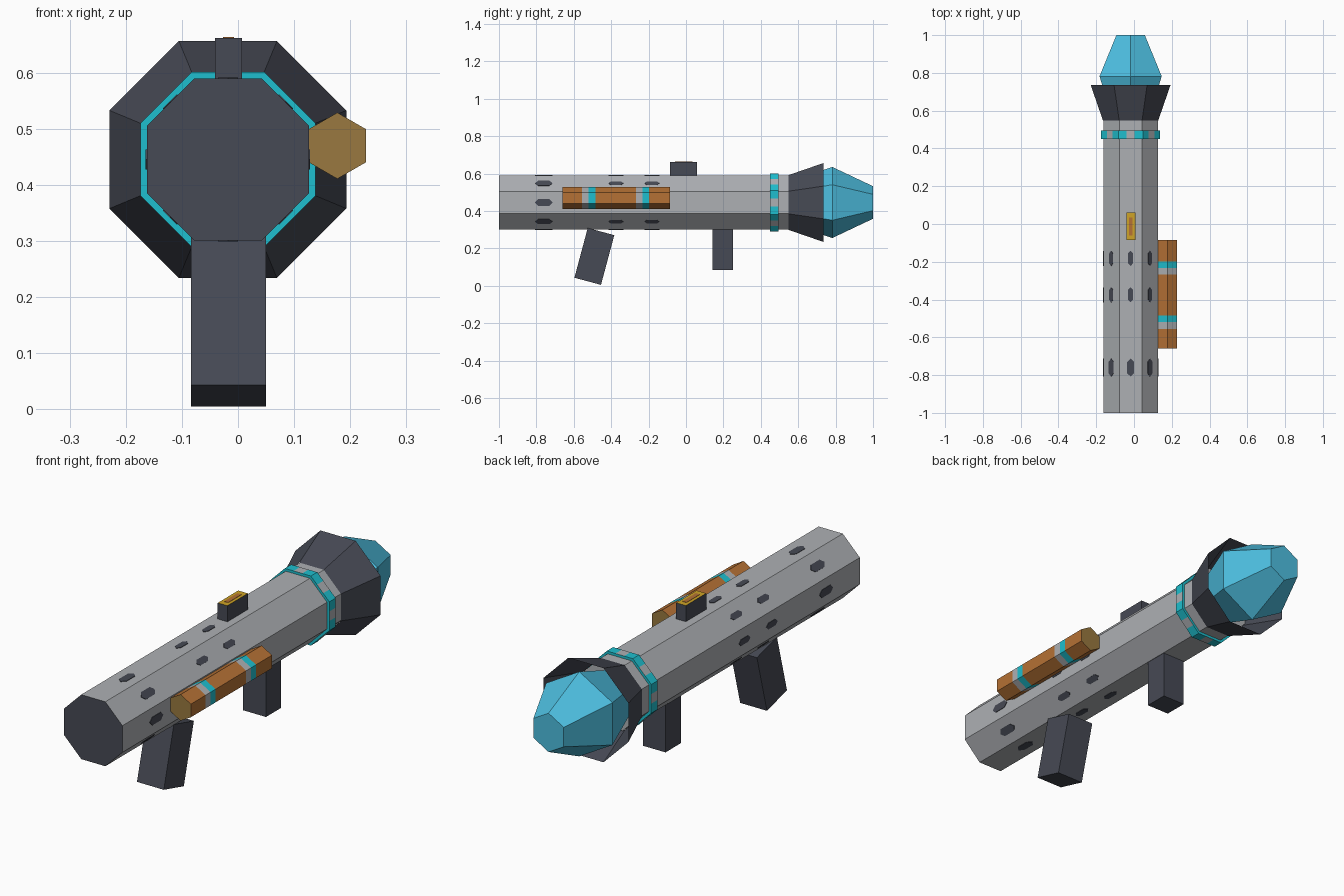
import bpy, bmesh, math
from mathutils import Matrix, Vector

if "Cube" in bpy.data.objects:
    bpy.data.objects.remove(bpy.data.objects["Cube"])

CX, CZ = -0.018, 0.4455          # tube axis
C8 = math.cos(math.pi / 8)       # apothem / radius of an octagon


def mat(name, *rgb):
    m = bpy.data.materials.new(name)
    m.diffuse_color = (*rgb, 1)
    m.use_nodes = True
    m.node_tree.nodes["Principled BSDF"].inputs["Base Color"].default_value = m.diffuse_color
    return m


GREY = mat("tube grey", 0.42, 0.435, 0.455)
DARK = mat("dark slate", 0.062, 0.068, 0.09)
CYAN = mat("cyan", 0.013, 0.52, 0.62)
BLUE = mat("warhead blue", 0.075, 0.52, 0.75)
ORANGE = mat("burnt orange", 0.46, 0.165, 0.035)
TAN = mat("tan", 0.32, 0.19, 0.05)
GOLD = mat("gold", 0.62, 0.37, 0.02)


def finish(name, bm, mats, rule=None):
    bmesh.ops.recalc_face_normals(bm, faces=bm.faces)
    if rule:
        for f in bm.faces:
            f.material_index = rule(f)
    me = bpy.data.meshes.new(name)
    bm.to_mesh(me)
    bm.free()
    for m in mats:
        me.materials.append(m)
    ob = bpy.data.objects.new(name, me)
    bpy.context.collection.objects.link(ob)
    return ob


def ring_points(n, r, turn, split=1):
    """Regular polygon in xz, each side optionally cut into equal pieces."""
    c = [Vector((r * math.cos(turn + 2 * math.pi * i / n),
                 r * math.sin(turn + 2 * math.pi * i / n))) for i in range(n)]
    return [c[i].lerp(c[(i + 1) % n], k / split) for i in range(n) for k in range(split)]


def loft(name, n, turn, rings, mats, rule=None, caps=(True, True), centre=(CX, CZ), split=1):
    """Skin polygon rings given as (y, circumradius)."""
    bm = bmesh.new()
    rows = [[bm.verts.new((centre[0] + p.x, y, centre[1] + p.y))
             for p in ring_points(n, r, turn, split)] for y, r in rings]
    m = n * split
    for a, b in zip(rows, rows[1:]):
        for i in range(m):
            j = (i + 1) % m
            bm.faces.new((a[i], a[j], b[j], b[i]))
    if caps[0]:
        bm.faces.new(rows[0])
    if caps[1]:
        bm.faces.new(rows[-1])
    return finish(name, bm, mats, rule)


def box(name, centre, size, mats, rule=None, tilt=0):
    bm = bmesh.new()
    M = Matrix.Translation(centre) @ Matrix.Rotation(tilt, 4, 'X') @ Matrix.Diagonal((*size, 1))
    bmesh.ops.create_cube(bm, size=1, matrix=M)
    return finish(name, bm, mats, rule)


OCT, HEX = math.pi / 8, math.pi / 6

# Main tube with dark rear cap
R = 0.1445 / C8
loft("tube", 8, OCT, [(-1, R), (0.56, R)], [GREY, DARK],
     lambda f: 1 if f.normal.y < -0.9 else 0)

# Open flared muzzle
loft("muzzle_flare", 8, OCT, [(0.547, 0.146 / C8), (0.735, 0.211 / C8)], [DARK],
     caps=(False, False))

# Hexagonal warhead
loft("warhead", 6, HEX, [(0.565, 0.115), (0.782, 0.19), (1.0, 0.087)], [BLUE])

# Raised muzzle band, the middle third of every side grey
def band_rule(f):
    c = f.calc_center_median()
    if abs(f.normal.y) > 0.5:
        return 0
    a = math.atan2(c.z - CZ, c.x - CX) / (math.pi / 4)
    return 1 if abs(a - round(a)) < 0.1 else 0

loft("muzzle_band", 8, OCT, [(0.45, 0.156 / C8), (0.495, 0.156 / C8)], [CYAN, GREY],
     band_rule, split=3)

# Side canister with grey and cyan stripes
def canister_rule(f):
    if abs(f.normal.y) > 0.9:
        return 1
    y = f.calc_center_median().y
    for start in (-0.555, -0.268):
        if start < y < start + 0.035:
            return 2
        if start + 0.035 < y < start + 0.07:
            return 3
    return 0

cuts = (-0.66, -0.555, -0.52, -0.485, -0.268, -0.233, -0.198, -0.085)
loft("side_canister", 6, HEX, [(y, 0.059) for y in cuts], [ORANGE, TAN, GREY, CYAN],
     canister_rule, centre=(0.177, 0.47))

# Sight block with gold top plate and brown inlay
box("sight_block", (-0.017, -0.0125, 0.62), (0.048, 0.145, 0.084), [DARK, GOLD],
    lambda f: 1 if f.normal.z > 0.9 else 0)
box("sight_inlay", (-0.017, -0.0125, 0.6625), (0.02, 0.095, 0.002), [ORANGE])

# Grips
box("rear_grip", (-0.017, -0.49, 0.157), (0.133, 0.147, 0.275), [DARK], tilt=math.radians(-15))
box("front_grip", (-0.017, 0.196, 0.197), (0.113, 0.108, 0.224), [DARK])

# Vent slots: thin long hexagonal plates on all eight sides
bm = bmesh.new()
for i in range(8):
    a = i * math.pi / 4
    out = Vector((math.cos(a), 0, math.sin(a)))
    side = Vector((-math.sin(a), 0, math.cos(a)))
    for y, length, width in ((-0.76, 0.095, 0.036), (-0.375, 0.08, 0.028), (-0.182, 0.08, 0.028)):
        mid = Vector((CX, y, CZ))
        prof = [(-.5, 0), (-.32, -.5), (.32, -.5), (.5, 0), (.32, .5), (-.32, .5)]
        lo, hi = [[bm.verts.new(mid + out * d + side * (v * width) + Vector((0, u * length, 0)))
                   for u, v in prof] for d in (0.143, 0.1465)]
        bm.faces.new(hi)
        bm.faces.new(lo)
        for k in range(6):
            j = (k + 1) % 6
            bm.faces.new((lo[k], lo[j], hi[j], hi[k]))
finish("vent_slots", bm, [DARK])
